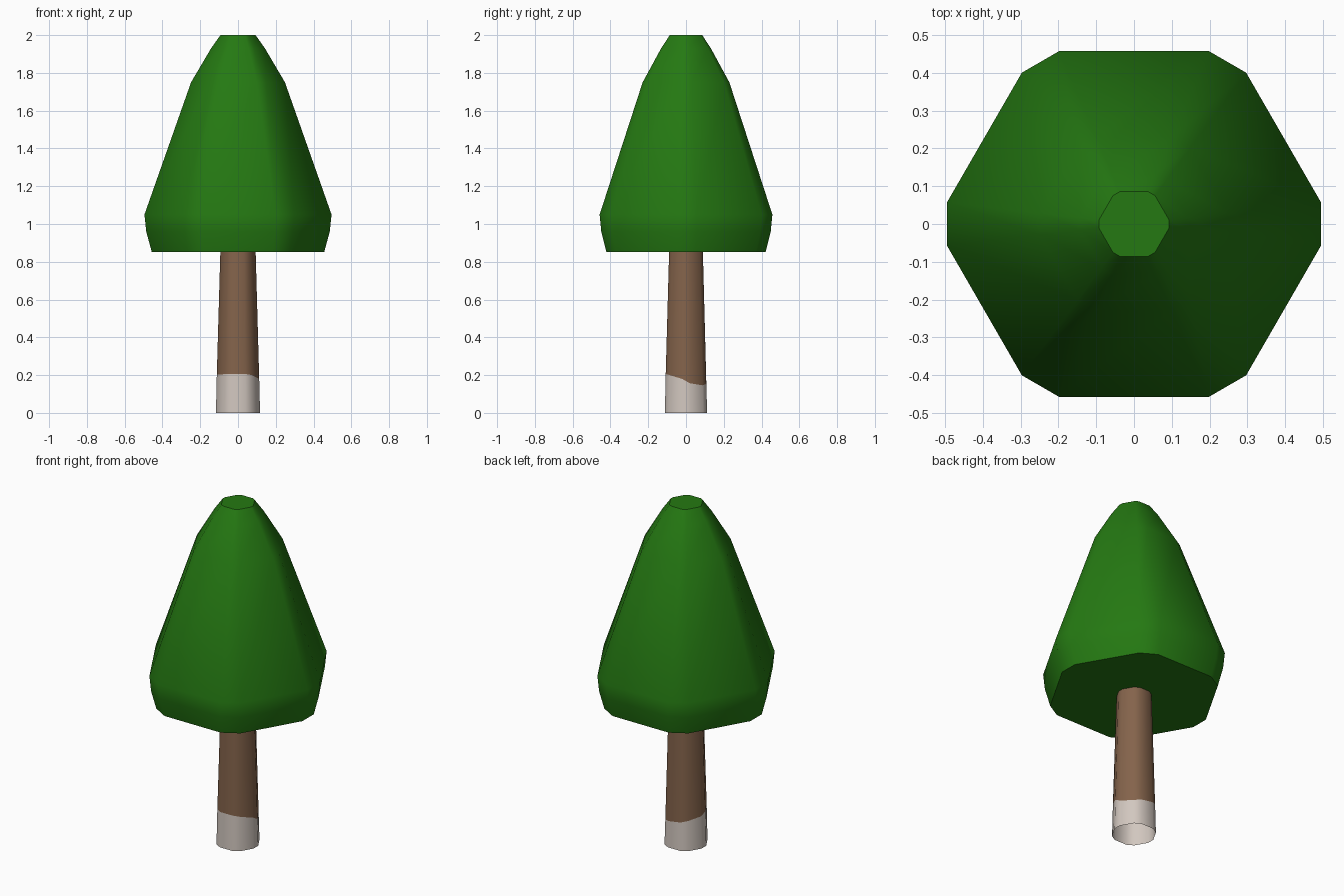
import bpy, bmesh, math
from mathutils import Vector

if "Cube" in bpy.data.objects:
    bpy.data.objects.remove(bpy.data.objects["Cube"])


def material(name, color):
    m = bpy.data.materials.new(name)
    m.diffuse_color = (*color, 1)
    m.use_nodes = True
    m.node_tree.nodes["Principled BSDF"].inputs["Base Color"].default_value = m.diffuse_color
    return m


green = material("leaf green", (0.018, 0.19, 0.006))
brown = material("bark brown", (0.23, 0.125, 0.07))
white = material("painted white", (0.64, 0.57, 0.52))


def ring(bm, r, z, cut):
    """Hexagon of corner radius r with blunted corners; z is a number or 12 heights."""
    verts = []
    for k in range(6):
        a = math.radians(60 * k)
        c = Vector((math.cos(a), math.sin(a), 0))
        t = Vector((-c.y, c.x, 0))
        for s in (-1, 1):
            p = (c * cut + t * s * (1 - cut) * math.sqrt(3)) * r
            p.z = z[len(verts)] if isinstance(z, list) else z
            verts.append(bm.verts.new(p))
    return verts


def loft(name, levels, cut, mats, caps, rule=lambda i: 0):
    bm = bmesh.new()
    rings = [ring(bm, r, z, cut) for r, z in levels]
    for i, (lo, hi) in enumerate(zip(rings, rings[1:])):
        for j in range(12):
            n = (j + 1) % 12
            f = bm.faces.new((lo[j], lo[n], hi[n], hi[j]))
            f.material_index = rule(i)
    if caps:
        bm.faces.new(rings[0][::-1])
        bm.faces.new(rings[-1])
    mesh = bpy.data.meshes.new(name)
    bm.to_mesh(mesh)
    bm.free()
    for m in mats:
        mesh.materials.append(m)
    ob = bpy.data.objects.new(name, mesh)
    bpy.context.collection.objects.link(ob)
    bpy.ops.object.select_all(action='DESELECT')
    ob.select_set(True)
    bpy.context.view_layer.objects.active = ob
    bpy.ops.object.shade_smooth_by_angle(angle=math.radians(50))
    return ob


# Leafy crown: blunted hexagonal cone
loft("crown", [(0.487, 0.853), (0.518, 0.96), (0.528, 1.05), (0.265, 1.75),
               (0.152, 1.93), (0.099, 2.0)], 0.938, [green], True)

# Trunk with a wavy painted band at its foot, open below
wave = [0.18, 0.157, 0.146, 0.153, 0.165, 0.175,
        0.188, 0.202, 0.205, 0.206, 0.206, 0.2]
loft("trunk", [(0.129, 0), (0.124, wave), (0.103, 0.86)], 0.905,
     [white, brown], False, rule=lambda i: i)
